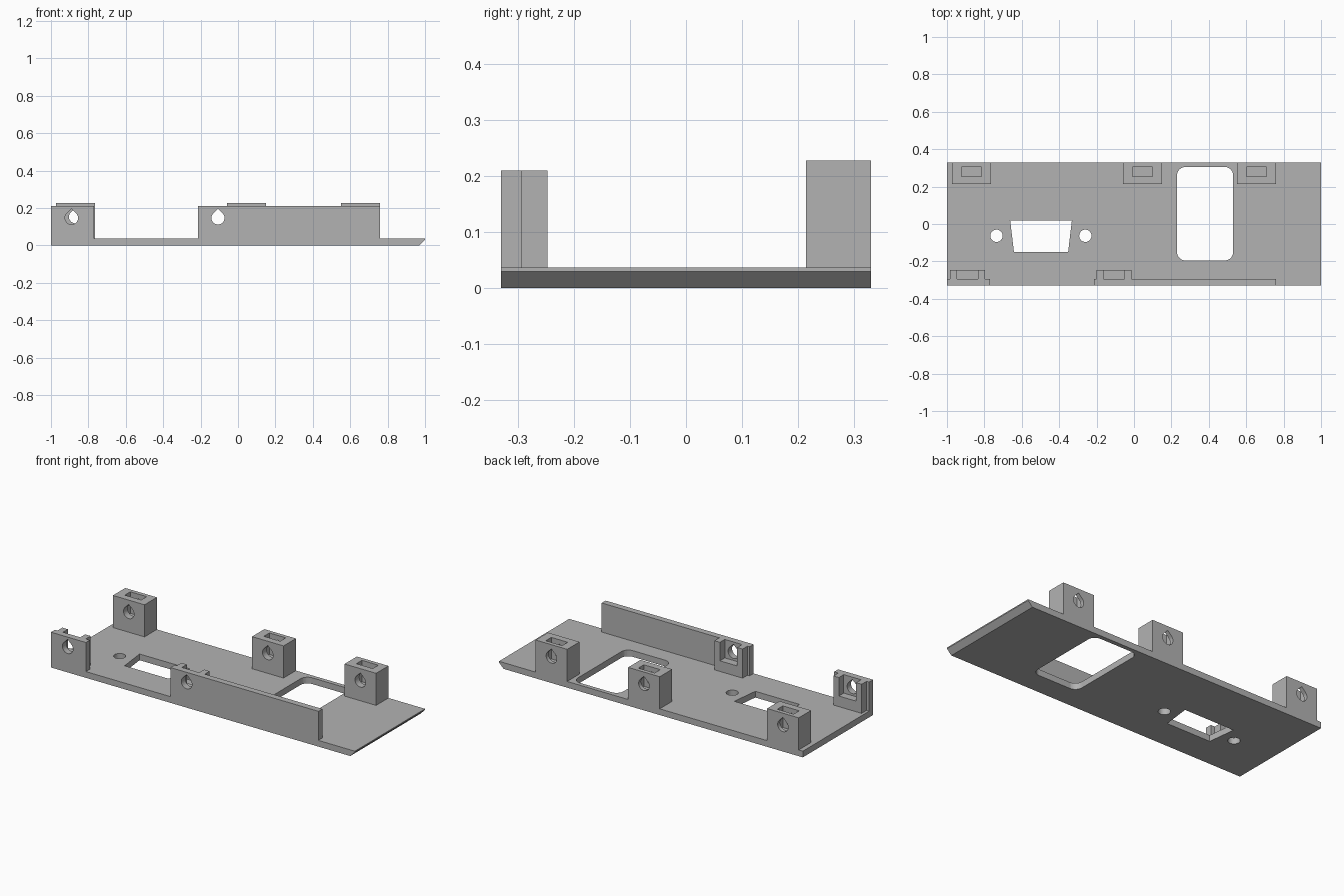
import bpy
import bmesh
from math import cos, sin, radians, sqrt

cube = bpy.data.objects.get("Cube")
if cube:
    bpy.data.objects.remove(cube, do_unlink=True)

grey = bpy.data.materials.new("plain grey")
grey.use_nodes = True
grey.diffuse_color = (0.45, 0.45, 0.45, 1)
grey.node_tree.nodes["Principled BSDF"].inputs["Base Color"].default_value = (0.45, 0.45, 0.45, 1)

HALF_Y = 0.33
PLATE_Z = 0.037
WALL_Z = 0.21
WALL_BACK = -0.293
HOLDER_BACK = -0.247
BLOCK_FRONT = 0.214
BLOCK_Z = 0.228
SLOT_Z = 0.1


def prism(name, points, low, high, axis):
    """Extrude a profile: XY points along z, or XZ points along y."""
    bm = bmesh.new()

    def place(a, b, t):
        return (a, b, t) if axis == "z" else (a, t, b)

    face = bm.faces.new([bm.verts.new(place(a, b, low)) for a, b in points])
    new = bmesh.ops.extrude_face_region(bm, geom=[face])["geom"]
    verts = [v for v in new if isinstance(v, bmesh.types.BMVert)]
    bmesh.ops.translate(bm, verts=verts, vec=place(0, 0, high - low))
    bmesh.ops.recalc_face_normals(bm, faces=bm.faces)
    mesh = bpy.data.meshes.new(name)
    bm.to_mesh(mesh)
    bm.free()
    mesh.materials.append(grey)
    obj = bpy.data.objects.new(name, mesh)
    bpy.context.collection.objects.link(obj)
    return obj


def arc(cx, cy, r, start, end, steps):
    angles = [radians(start + (end - start) * i / steps) for i in range(steps + 1)]
    return [(cx + r * cos(a), cy + r * sin(a)) for a in angles]


def rect(x0, x1, y0, y1):
    return [(x0, y0), (x1, y0), (x1, y1), (x0, y1)]


def circle(cx, cy, r):
    return arc(cx, cy, r, 0, 360, 32)[:-1]


def rounded_rect(x0, x1, y0, y1, r):
    corners = [(x1 - r, y1 - r), (x0 + r, y1 - r), (x0 + r, y0 + r), (x1 - r, y0 + r)]
    return [p for i, (x, y) in enumerate(corners) for p in arc(x, y, r, 90 * i, 90 * i + 90, 8)]


def teardrop(cx, cz, r):
    return arc(cx, cz, r, -225, 45, 24) + [(cx, cz + r * sqrt(2))]


def cut(obj, cutter):
    """Subtract the cutter from the part, then discard it."""
    cutter.hide_render = True
    mod = obj.modifiers.new("cut", "BOOLEAN")
    mod.operation = "DIFFERENCE"
    mod.solver = "EXACT"
    mod.object = cutter
    bpy.context.view_layer.objects.active = obj
    bpy.ops.object.modifier_apply(modifier=mod.name)
    bpy.data.objects.remove(cutter, do_unlink=True)


# Base plate with a bevelled underside at one end
plate = prism("base_plate", [(-1, 0), (0.97, 0), (1, 0.03), (1, PLATE_Z), (-1, PLATE_Z)],
              -HALF_Y, HALF_Y, "y")

# Plate openings: large window, connector cutout and its two screw holes
openings = [
    rounded_rect(0.23, 0.53, -0.195, 0.305, 0.045),
    [(-0.642, -0.149), (-0.352, -0.149), (-0.332, 0.02), (-0.662, 0.02)],
    circle(-0.735, -0.063, 0.033),
    circle(-0.26, -0.063, 0.033),
]
for points in openings:
    cut(plate, prism("opening_cutter", points, -0.1, 0.1, "z"))

# Front walls, each with a teardrop screw hole and a U-shaped nut holder behind
for side, x0, x1, cx in (("right", -1, -0.77, -0.89), ("left", -0.214, 0.76, -0.107)):
    wall = prism("front_wall_" + side, rect(x0, x1, PLATE_Z, WALL_Z), -HALF_Y, WALL_BACK, "y")
    cut(wall, prism("hole_cutter", teardrop(cx, 0.147, 0.035), -0.4, -0.2, "y"))
    outer, inner = 0.093, 0.057
    u_shape = [(cx - outer, PLATE_Z), (cx + outer, PLATE_Z), (cx + outer, WALL_Z),
               (cx + inner, WALL_Z), (cx + inner, SLOT_Z), (cx - inner, SLOT_Z),
               (cx - inner, WALL_Z), (cx - outer, WALL_Z)]
    prism("nut_holder_" + side, u_shape, WALL_BACK, HOLDER_BACK, "y")

# Rear mounting blocks with a nut slot from the top and a teardrop through hole
for label, cx in (("right", -0.869), ("middle", 0.046), ("left", 0.655)):
    block = prism("rear_block_" + label, rect(cx - 0.104, cx + 0.104, PLATE_Z, BLOCK_Z),
                  BLOCK_FRONT, HALF_Y, "y")
    cut(block, prism("slot_cutter", rect(cx - 0.054, cx + 0.054, 0.254, 0.306), SLOT_Z, 0.3, "z"))
    cut(block, prism("hole_cutter", teardrop(cx, 0.153, 0.035), 0.1, 0.4, "y"))
